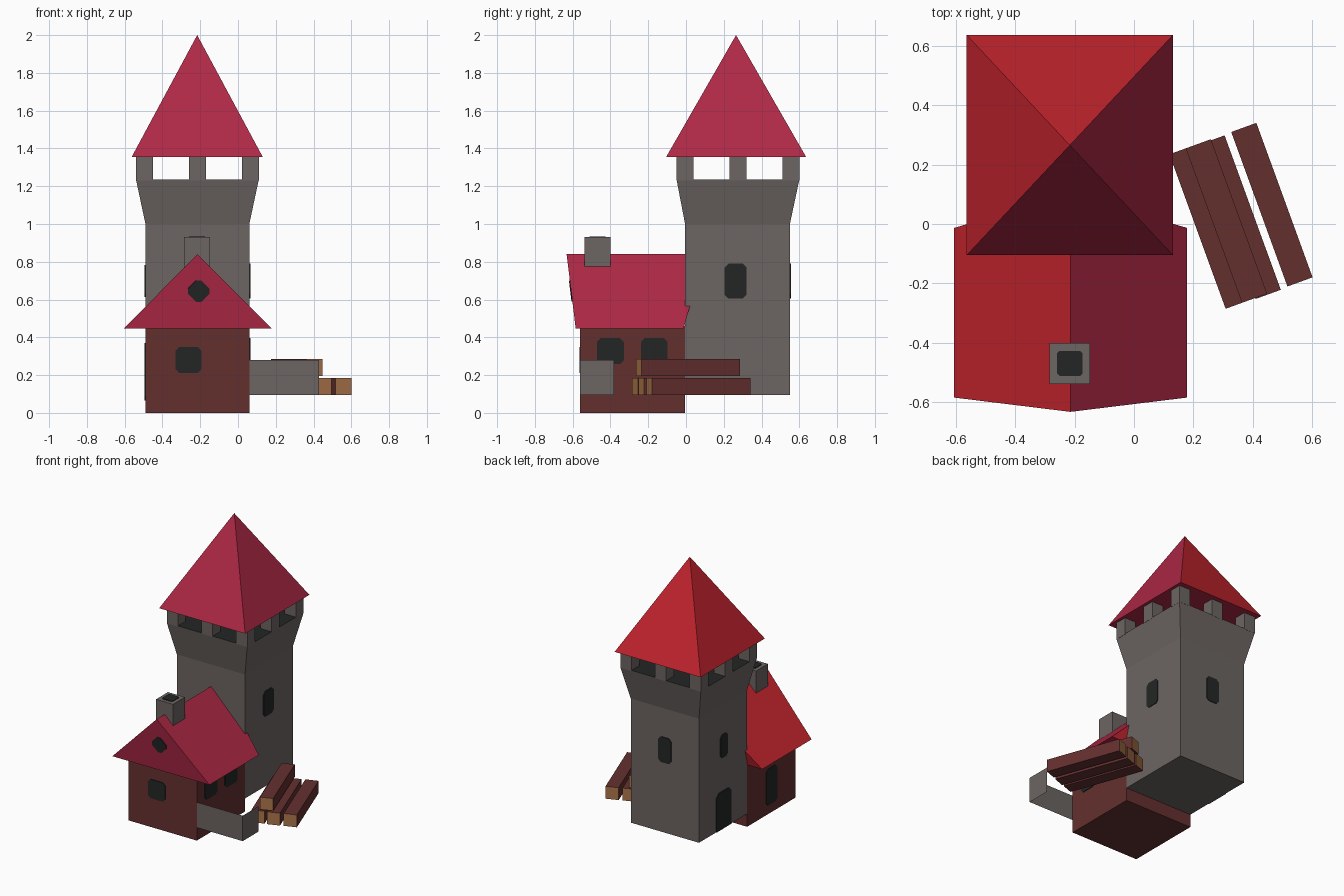
import bpy, bmesh, math
from mathutils import Vector, Matrix

if "Cube" in bpy.data.objects:
    bpy.data.objects.remove(bpy.data.objects["Cube"])


def mat(name, r, g, b):
    m = bpy.data.materials.new(name)
    lin = [(c / 255 / 12.92) if c < 11 else ((c / 255 + 0.055) / 1.055) ** 2.4 for c in (r, g, b)]
    m.diffuse_color = (*lin, 1)
    m.use_nodes = True
    m.node_tree.nodes["Principled BSDF"].inputs["Base Color"].default_value = m.diffuse_color
    return m


STONE = mat("grey stone", 108, 101, 98)
WOOD = mat("brown wood", 100, 48, 47)
END = mat("cut wood", 170, 115, 74)
DARK = mat("dark opening", 36, 38, 38)
CRIMSON = mat("crimson roof", 174, 40, 69)
RED = mat("red roof", 196, 36, 46)


def finish(name, bm, mats, rule=None):
    bmesh.ops.recalc_face_normals(bm, faces=bm.faces)
    bm.normal_update()
    if rule:
        for f in bm.faces:
            f.material_index = rule(f)
    me = bpy.data.meshes.new(name)
    bm.to_mesh(me)
    bm.free()
    for m in mats:
        me.materials.append(m)
    ob = bpy.data.objects.new(name, me)
    bpy.context.collection.objects.link(ob)
    return ob


def loft(name, rings, mats, rule=None):
    """Join equal-length rings of points into a closed solid."""
    bm = bmesh.new()
    vs = [[bm.verts.new(p) for p in r] for r in rings]
    n = len(rings[0])
    for a, b in zip(vs, vs[1:]):
        for i in range(n):
            j = (i + 1) % n
            bm.faces.new((a[i], a[j], b[j], b[i]))
    bm.faces.new(vs[0])
    bm.faces.new(vs[-1])
    return finish(name, bm, mats, rule)


def rect(x0, x1, y0, y1, z):
    return [(x0, y0, z), (x1, y0, z), (x1, y1, z), (x0, y1, z)]


def box(name, x0, x1, y0, y1, z0, z1, m):
    return loft(name, [rect(x0, x1, y0, y1, z0), rect(x0, x1, y0, y1, z1)], [m])


def plate(name, centre, u, v, w, h, c=0.02, flat_bottom=False, spin=0):
    """Thin dark plate with chamfered corners on the plane u, v."""
    u, v, o = Vector(u).normalized(), Vector(v).normalized(), Vector(centre)
    n = u.cross(v)
    w, h = w / 2, h / 2
    pts = [(w, h - c), (w - c, h), (c - w, h), (-w, h - c)]
    pts += [(-w, -h), (w, -h)] if flat_bottom else [(-w, c - h), (c - w, -h), (w - c, -h), (w, c - h)]
    rot = Matrix.Rotation(spin, 2)
    pts = [rot @ Vector(p) for p in pts]
    loft(name, [[o + u * p.x + v * p.y + n * d for p in pts] for d in (-0.002, 0.005)], [DARK])


UP, PX, NX, PY, NY = (0, 0, 1), (1, 0, 0), (-1, 0, 0), (0, 1, 0), (0, -1, 0)


def roof_rule(f):  # crimson to the front and right, red to the back and left
    return 0 if f.normal.x - f.normal.y > -0.01 else 1


# tower body with flared top and dark platform
loft("tower", [rect(-0.49, 0.06, -0.005, 0.55, 0.095), rect(-0.49, 0.06, -0.005, 0.55, 1.0),
               rect(-0.54, 0.11, -0.05, 0.6, 1.235)], [STONE, DARK],
     lambda f: 1 if f.normal.z > 0.9 else 0)

# battlement posts: corners and side middles
for i in range(3):
    for j in range(3):
        if (i, j) != (1, 1):
            x, y = -0.495 + 0.28 * i, -0.005 + 0.28 * j
            box(f"battlement_post_{i}{j}", x - 0.045, x + 0.045, y - 0.045, y + 0.045, 1.23, 1.36, STONE)

# tower roof
bm = bmesh.new()
base = [bm.verts.new(p) for p in rect(-0.563, 0.131, -0.105, 0.636, 1.355)]
apex = bm.verts.new((-0.216, 0.265, 2.0))
bm.faces.new(base)
for i in range(4):
    bm.faces.new((base[i], base[(i + 1) % 4], apex))
finish("tower_roof", bm, [CRIMSON, RED], roof_rule)

# tower windows and door
plate("tower_window_right", (0.06, 0.2625, 0.698), PY, UP, 0.115, 0.185)
plate("tower_window_back", (-0.215, 0.55, 0.698), NX, UP, 0.105, 0.185)
plate("tower_window_left", (-0.49, 0.263, 0.698), NY, UP, 0.085, 0.17)
plate("tower_door", (-0.49, 0.268, 0.233), NY, UP, 0.175, 0.275, 0.03, True)

# house walls
box("house", -0.49, 0.06, -0.56, -0.005, 0.0, 0.46, WOOD)

# house roof: gable prism with leaning ends
ends = [[(-0.605, e, 0.447), (0.178, e, 0.447), (-0.214, r, 0.84)] for e, r in ((-0.584, -0.632), (-0.013, 0.1))]
loft("house_roof", ends, [CRIMSON, RED], roof_rule)

# house windows and door
plate("house_window_front", (-0.262, -0.56, 0.281), PX, UP, 0.138, 0.138)
for k, y in enumerate((-0.4, -0.168)):
    plate(f"house_window_right_{k}", (0.06, y, 0.327), PY, UP, 0.142, 0.138)
plate("house_door_left", (-0.49, -0.284, 0.198), NY, UP, 0.127, 0.265)
plate("gable_window", (-0.208, -0.608, 0.645), PX, (0, -0.048, 0.393), 0.1, 0.1, 0.02, False, math.pi / 4)

# chimney with dark flue
box("chimney", -0.285, -0.148, -0.538, -0.4, 0.68, 0.93, STONE)
plate("chimney_flue", (-0.216, -0.469, 0.93), PX, PY, 0.085, 0.085, 0.008)

# thin yard wall: front run and short return
bm = bmesh.new()
cols = [[bm.verts.new((x, y, z)) for z in (0.095, 0.28)] for x, y in ((0.06, -0.56), (0.43, -0.56), (0.43, -0.38))]
for a, b in zip(cols, cols[1:]):
    bm.faces.new((a[0], b[0], b[1], a[1]))
finish("yard_wall", bm, [STONE])

# log pile, turned 20 degrees
for k, (x, y, z) in enumerate(((0.256, -0.01, 0.141), (0.357, 0.023, 0.141), (0.464, 0.065, 0.141), (0.311, 0.01, 0.241))):
    s, l = 0.045, 0.2765
    ob = loft(f"log_{k}", [rect(-s, s, -l, l, -s), rect(-s, s, -l, l, s)], [WOOD, END],
              lambda f: 1 if abs(f.normal.y) > 0.9 else 0)
    ob.location = (x, y, z)
    ob.rotation_euler.z = math.radians(20)
